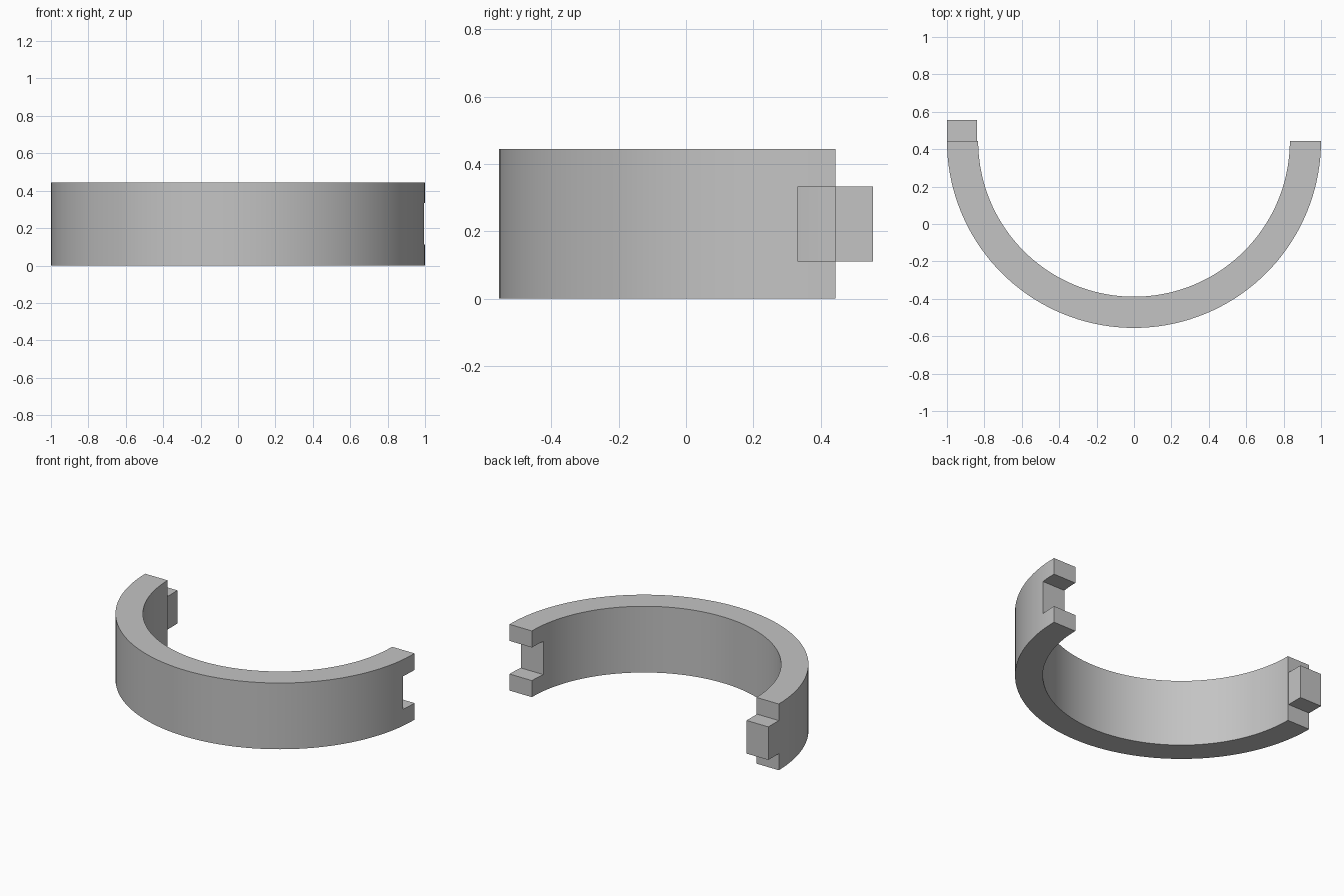
import bpy, bmesh
from math import cos, sin, pi

if "Cube" in bpy.data.objects:
    bpy.data.objects.remove(bpy.data.objects["Cube"])

U = 1 / 9                      # design unit
OUTER, INNER, HEIGHT = 9 * U, 7.5 * U, 4 * U
END_Y = 4 * U                  # plane of the two open ends
SEGMENTS = 72

grey = bpy.data.materials.new("plain_grey")
grey.use_nodes = True
color = (0.55, 0.55, 0.55, 1)
grey.diffuse_color = color
grey.node_tree.nodes["Principled BSDF"].inputs["Base Color"].default_value = color


def prism(name, outline, z0, z1):
    """Extrude a flat outline upward from z0 to z1."""
    bm = bmesh.new()
    base = bm.faces.new([bm.verts.new((x, y, z0)) for x, y in outline])
    top = bmesh.ops.extrude_face_region(bm, geom=[base])["geom"]
    verts = [g for g in top if isinstance(g, bmesh.types.BMVert)]
    bmesh.ops.translate(bm, verts=verts, vec=(0, 0, z1 - z0))
    bmesh.ops.recalc_face_normals(bm, faces=bm.faces)
    mesh = bpy.data.meshes.new(name)
    bm.to_mesh(mesh)
    bm.free()
    mesh.materials.append(grey)
    obj = bpy.data.objects.new(name, mesh)
    bpy.context.collection.objects.link(obj)
    return obj


def rectangle(x0, x1, y0, y1):
    return [(x0, y0), (x1, y0), (x1, y1), (x0, y1)]


def arc(radius):
    angles = [pi + pi * i / SEGMENTS for i in range(SEGMENTS + 1)]
    return [(radius * cos(a), END_Y + radius * sin(a)) for a in angles]


# Half ring band
band = prism("half_ring_band", arc(OUTER) + arc(INNER)[::-1], 0, HEIGHT)

# Socket notch in the left end
notch = prism("notch_cutter", rectangle(INNER - U, OUTER + U, END_Y - U, END_Y + U), U, 3 * U)
notch.hide_render = True
cut = band.modifiers.new("notch", "BOOLEAN")
cut.operation, cut.solver, cut.object = "DIFFERENCE", "EXACT", notch
bpy.context.view_layer.objects.active = band
band.select_set(True)
bpy.ops.object.modifier_apply(modifier=cut.name)
bpy.data.objects.remove(notch)
bpy.ops.object.shade_smooth_by_angle()

# Matching tab on the right end
prism("locking_tab", rectangle(-OUTER, -INNER - 0.005, END_Y, END_Y + U), U, 3 * U)
